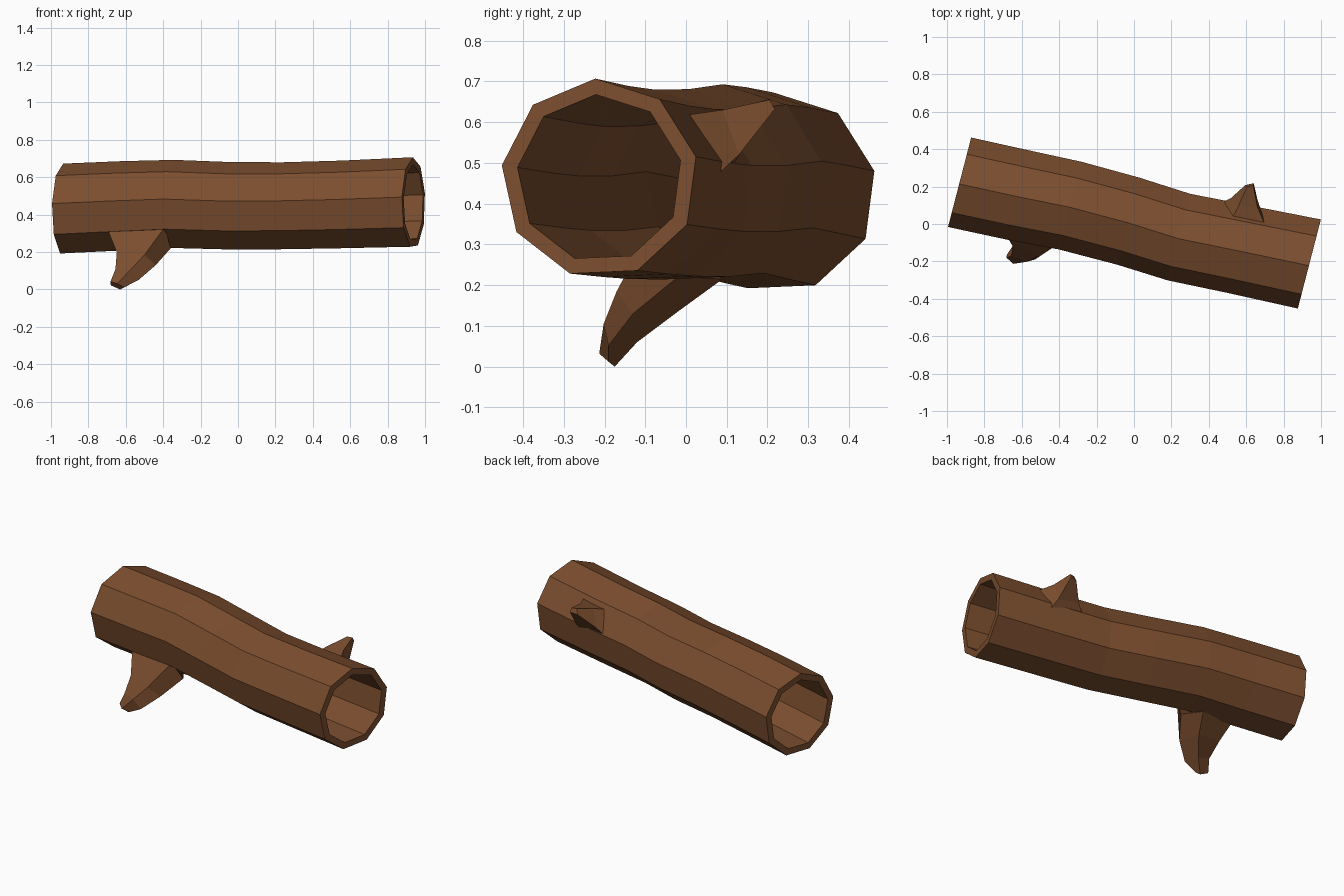
import bpy, bmesh, math
from mathutils import Vector

if "Cube" in bpy.data.objects:
    bpy.data.objects.remove(bpy.data.objects["Cube"])

wood = bpy.data.materials.new("brown wood")
wood.diffuse_color = (0.2, 0.076, 0.028, 1)
wood.use_nodes = True
wood.node_tree.nodes["Principled BSDF"].inputs["Base Color"].default_value = wood.diffuse_color

SIDES = 9
# Centre line of the trunk: x, y, z, radius
PATH = [(-0.932, 0.225, 0.427, 0.251), (-0.625, 0.158, 0.441, 0.25),
        (-0.34, 0.10, 0.452, 0.246), (-0.03, 0.017, 0.442, 0.244),
        (0.24, -0.068, 0.442, 0.243), (0.555, -0.132, 0.449, 0.245),
        (0.938, -0.212, 0.462, 0.25)]
YAW = math.radians(14.5)
ACROSS = Vector((math.sin(YAW), math.cos(YAW), 0))


def section(x, y, z, r):
    """Upright polygon square to the trunk."""
    pts = []
    for k in range(SIDES):
        a = math.radians(12.5 + 360 / SIDES * k)
        pts.append(Vector((x, y, z)) + ACROSS * r * math.cos(a)
                   + Vector((0, 0, r * 0.98 * math.sin(a))))
    return pts


def loft(name, rings, closed_loop=False):
    """Skin a list of equal rings; cap the ends or join last to first."""
    bm = bmesh.new()
    rows = [[bm.verts.new(p) for p in ring] for ring in rings]
    n = len(rows[0])
    pairs = list(zip(rows, rows[1:]))
    if closed_loop:
        pairs.append((rows[-1], rows[0]))
    for a, b in pairs:
        for i in range(n):
            j = (i + 1) % n
            bm.faces.new((a[i], a[j], b[j], b[i]))
    if not closed_loop:
        bm.faces.new(rows[0])
        bm.faces.new(rows[-1])
    bmesh.ops.recalc_face_normals(bm, faces=bm.faces)
    me = bpy.data.meshes.new(name)
    bm.to_mesh(me)
    bm.free()
    me.materials.append(wood)
    ob = bpy.data.objects.new(name, me)
    bpy.context.collection.objects.link(ob)
    return ob


# Hollow trunk: bark outside one way, inner wall back the other way
outer = [section(*p) for p in PATH]
inner = [section(x, y, z, r * 0.84) for x, y, z, r in reversed(PATH)]
loft("hollow_trunk", outer + inner, closed_loop=True)

# Broken branch under the front side
loft("lower_branch", [
    [(-0.70, -0.03, 0.325), (-0.39, -0.09, 0.335), (-0.36, -0.02, 0.22),
     (-0.43, 0.09, 0.215), (-0.64, 0.08, 0.215)],
    [(-0.648, -0.12, 0.2), (-0.50, -0.17, 0.185), (-0.44, -0.13, 0.13),
     (-0.49, -0.02, 0.135), (-0.64, -0.02, 0.15)],
    [(-0.655, -0.17, 0.11), (-0.575, -0.202, 0.105), (-0.53, -0.19, 0.052),
     (-0.57, -0.12, 0.06), (-0.65, -0.12, 0.085)],
    [(-0.682, -0.18, 0.042), (-0.645, -0.213, 0.032), (-0.61, -0.19, 0.012),
     (-0.63, -0.175, 0.0), (-0.68, -0.165, 0.022)]])

# Short branch stub on the back
loft("back_branch", [
    [(0.51, 0.0, 0.60), (0.72, -0.05, 0.61), (0.68, 0.06, 0.455),
     (0.44, 0.10, 0.46)],
    [(0.56, 0.10, 0.63), (0.66, 0.09, 0.63), (0.66, 0.13, 0.52),
     (0.52, 0.14, 0.54)],
    [(0.605, 0.20, 0.655), (0.637, 0.205, 0.655), (0.64, 0.218, 0.632),
     (0.595, 0.208, 0.625)]])
